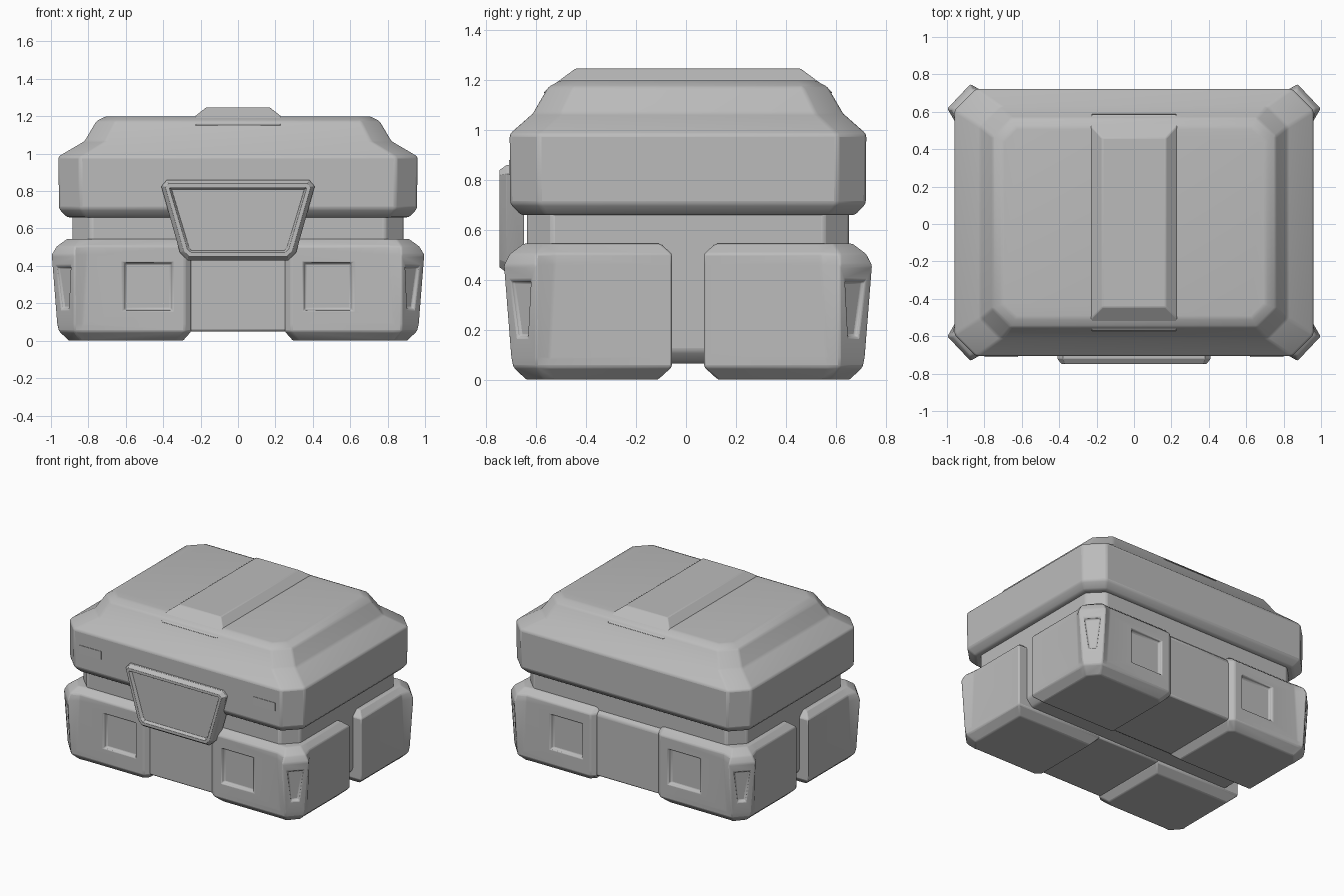
import bpy, bmesh
from mathutils import Vector

old = bpy.data.objects.get("Cube")
if old:
    bpy.data.objects.remove(old)

MID_Y = 0.008  # centre line of the case body

grey = bpy.data.materials.new("case grey")
grey.use_nodes = True
color = (0.5, 0.5, 0.5, 1)
grey.diffuse_color = color
grey.node_tree.nodes["Principled BSDF"].inputs["Base Color"].default_value = color


def loft(rings):
    """Skin a stack of equal-length rings and cap both ends."""
    bm = bmesh.new()
    rows = [[bm.verts.new(p) for p in ring] for ring in rings]
    n = len(rows[0])
    for a, b in zip(rows, rows[1:]):
        for i in range(n):
            j = (i + 1) % n
            bm.faces.new((a[i], a[j], b[j], b[i]))
    bm.faces.new(rows[0])
    bm.faces.new(rows[-1])
    bmesh.ops.recalc_face_normals(bm, faces=bm.faces)
    return bm


def octagon(z, hx, hy, cut):
    """Rectangle with cut corners at height z."""
    return [(hx, -hy + cut, z), (hx, hy - cut, z), (hx - cut, hy, z), (cut - hx, hy, z),
            (-hx, hy - cut, z), (-hx, cut - hy, z), (cut - hx, -hy, z), (hx - cut, -hy, z)]


def box_ring(z, x0, x1, y0, y1):
    return [(x0, y0, z), (x1, y0, z), (x1, y1, z), (x0, y1, z)]


def finish(bm, name, y=MID_Y, mirror=(False, False), bevel=0.012):
    mesh = bpy.data.meshes.new(name)
    bm.to_mesh(mesh)
    bm.free()
    mesh.materials.append(grey)
    ob = bpy.data.objects.new(name, mesh)
    ob.location.y = y
    bpy.context.collection.objects.link(ob)
    bpy.ops.object.select_all(action='DESELECT')
    ob.select_set(True)
    bpy.context.view_layer.objects.active = ob
    bpy.ops.object.shade_smooth_by_angle(angle=0.6)
    if any(mirror):
        mod = ob.modifiers.new("Mirror", 'MIRROR')
        mod.use_axis = (mirror[0], mirror[1], False)
        mod.use_clip = False
        mod.use_mirror_merge = False
    if bevel:
        mod = ob.modifiers.new("Bevel", 'BEVEL')
        mod.width = bevel
        mod.segments = 2
        mod.limit_method = 'ANGLE'
        mod.angle_limit = 0.35
    return ob


def recess(bm, near, shift, half_low, half_top, z0, z1, lip, depth):
    """Sink a trapezoid pocket into the face closest to a point."""
    face = min(bm.faces, key=lambda f: (f.calc_center_median() - Vector(near)).length)
    n, c = face.normal.copy(), face.calc_center_median()
    side = n.cross(Vector((0, 0, 1))).normalized()
    if side.x < 0:
        side.negate()
    up = side.cross(n)
    up /= up.z
    bmesh.ops.inset_individual(bm, faces=[face], thickness=0.01)
    for v in face.verts:
        top = v.co.z > c.z
        half = half_top if top else half_low
        sign = 1 if (v.co - c).dot(side) > 0 else -1
        v.co = c + up * ((z1 if top else z0) - c.z) + side * (shift + sign * half)
    bmesh.ops.inset_individual(bm, faces=[face], thickness=lip, depth=-depth)


# Lid shell with stepped sloping shoulders
lid_levels = [(0.66, 0.915, 0.67, 0.10), (0.705, 0.957, 0.713, 0.115), (0.985, 0.96, 0.715, 0.115),
              (1.067, 0.82, 0.622, 0.11), (1.174, 0.757, 0.56, 0.10), (1.2, 0.705, 0.51, 0.075)]
finish(loft([octagon(*lv) for lv in lid_levels]), "lid")

# Raised band across the lid
ridge_levels = [(1.15, 0.23, 0.582), (1.2, 0.23, 0.515), (1.247, 0.17, 0.452)]
finish(loft([box_ring(z, -x, x, -y, y) for z, x, y in ridge_levels]), "lid_ridge", bevel=0.006)

# Inner core that shows as the neck and in the side gaps
core_levels = [(0.065, 0.84, 0.60, 0.09), (0.115, 0.885, 0.645, 0.10), (0.70, 0.885, 0.645, 0.10)]
finish(loft([octagon(*lv) for lv in core_levels]), "inner_core")


# Corner blocks of the base, with a tapered guard on each corner
def block_ring(z, d, guard_x, guard_y):
    xs, yf, s = 0.955 - d, 0.70 - d, z / 0.55
    foot = d * 0.8 if z < 0.1 else 0
    return [(0.25 + foot, 0.065 + d, z), (xs, 0.065 + d, z), (xs, 0.56 - 0.03 * s - d * 0.5, z),
            (guard_x, 0.61 - d * 0.6, z), (0.875 - d * 0.6, guard_y, z),
            (0.835 - 0.035 * s - d * 0.5, yf, z), (0.285 + foot, yf, z), (0.25 + foot, yf - 0.03, z)]


block_levels = [(0, 0.055, 0.905, 0.65), (0.05, 0, 0.956, 0.70), (0.09, 0, 0.968, 0.71),
                (0.46, 0, 0.998, 0.74), (0.505, 0, 0.97, 0.715), (0.545, 0.045, 0.912, 0.66)]
bm = loft([block_ring(*lv) for lv in block_levels])
mid_face = min(bm.faces, key=lambda f: (f.calc_center_median() - Vector((0.55, 0.70, 0.275))).length)
recess(bm, (0.55, 0.70, 0.275), 0.48 - mid_face.calc_center_median().x,
       0.13, 0.13, 0.16, 0.42, 0.012, 0.025)
recess(bm, (0.93, 0.675, 0.275), 0, 0.028, 0.056, 0.17, 0.395, 0.006, 0.018)
finish(bm, "base_corner_blocks", mirror=(True, True), bevel=0.008)

# Set-back panels between the blocks, front and back
panel_levels = [(0.05, 0), (0.50, 0), (0.543, 0.043)]
bm = loft([box_ring(z, -0.3, 0.3, 0.065 + d, 0.67 - d) for z, d in panel_levels])
finish(bm, "base_middle_panels", mirror=(False, True))

# Front latch: tapered plate with a raised rim
half = [(0.27, 0.43), (0.31, 0.47), (0.41, 0.825), (0.38, 0.86)]
outline = half + [(-x, z) for x, z in reversed(half)]
bm = loft([[(x, y, z) for x, z in outline] for y in (-0.65, -0.72)])
front = min(bm.faces, key=lambda f: f.calc_center_median().y)
for thickness, depth in ((0.022, 0.028), (0.022, 0), (0.012, -0.022)):
    bmesh.ops.inset_individual(bm, faces=[front], thickness=thickness, depth=depth)
finish(bm, "front_latch", y=0, bevel=0.006)

# Small marker plates on the lid front
bm = loft([box_ring(z, 0.62, 0.80, -0.718, -0.705) for z in (0.82, 0.88)])
finish(bm, "lid_markers", mirror=(True, False), bevel=0)
